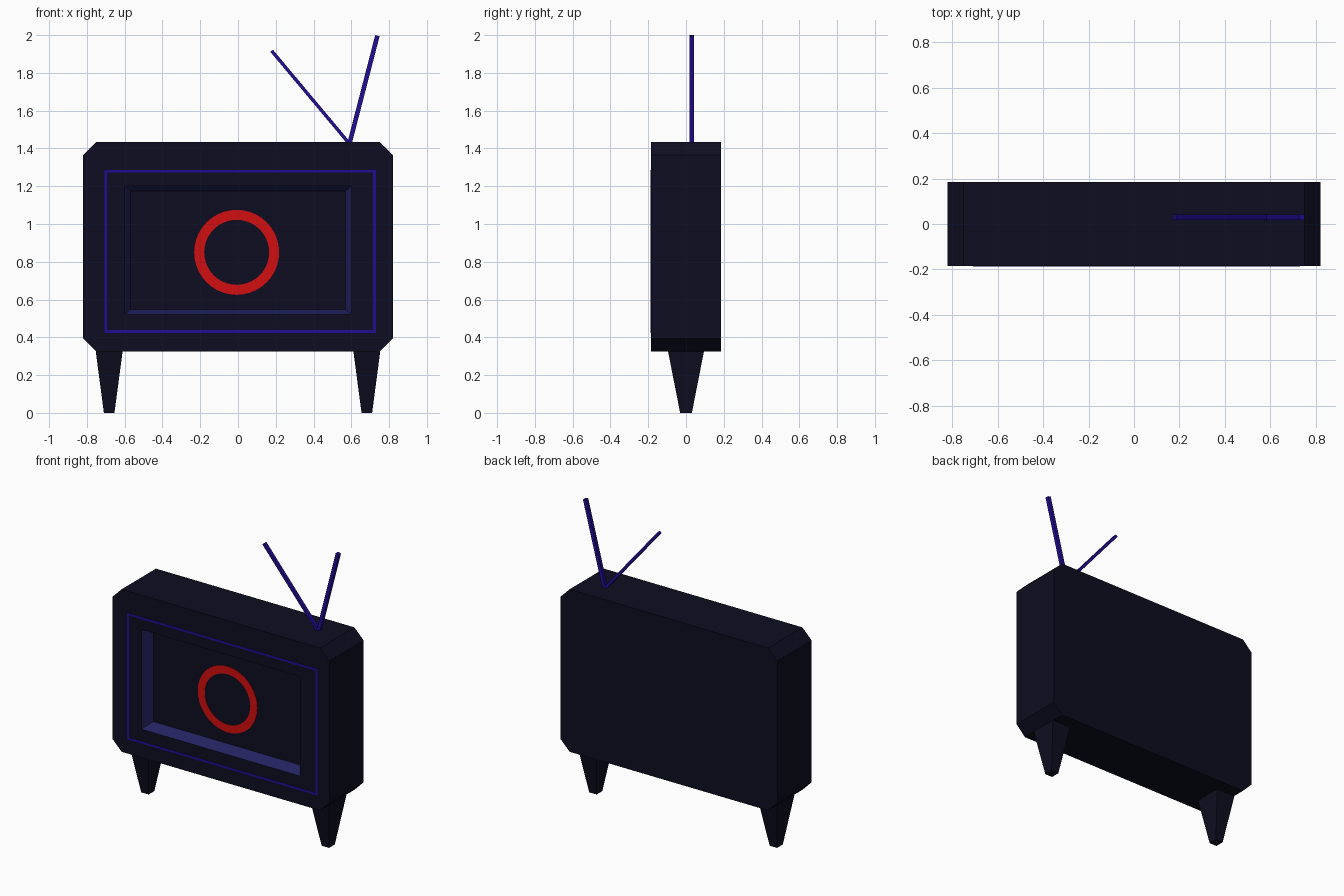
import bpy, bmesh, math
from mathutils import Vector

if "Cube" in bpy.data.objects:
    bpy.data.objects.remove(bpy.data.objects["Cube"])


def material(name, rgb):
    m = bpy.data.materials.new(name)
    m.diffuse_color = (*rgb, 1)
    m.use_nodes = True
    m.node_tree.nodes["Principled BSDF"].inputs["Base Color"].default_value = m.diffuse_color
    return m


NAVY = material("dark navy", (0.0042, 0.0042, 0.0150))
BLUE = material("slate blue", (0.0180, 0.0180, 0.1300))
VIOLET = material("deep violet", (0.0160, 0.0035, 0.3000))
RED = material("red", (0.6500, 0.0045, 0.0050))


def finish(name, bm, *mats):
    bmesh.ops.recalc_face_normals(bm, faces=bm.faces)
    me = bpy.data.meshes.new(name)
    bm.to_mesh(me)
    bm.free()
    for m in mats:
        me.materials.append(m)
    ob = bpy.data.objects.new(name, me)
    bpy.context.collection.objects.link(ob)
    return ob


def loop(bm, pts):
    return [bm.verts.new(p) for p in pts]


def bridge(bm, a, b, mat=0):
    n = len(a)
    for i in range(n):
        j = (i + 1) % n
        bm.faces.new((a[i], a[j], b[j], b[i])).material_index = mat


def rect(x0, x1, z0, z1, y):
    return [(x0, y, z0), (x1, y, z0), (x1, y, z1), (x0, y, z1)]


def prism(name, a, b, mat):
    """Solid between two matching outlines."""
    bm = bmesh.new()
    a, b = loop(bm, a), loop(bm, b)
    bridge(bm, a, b)
    bm.faces.new(a)
    bm.faces.new(b)
    return finish(name, bm, mat)


def frame_plate(name, outer, inner, y, thick, mat):
    """Thin flat band between two (x, z) outlines."""
    bm = bmesh.new()
    rings = [loop(bm, [(x, yy, z) for x, z in o])
             for o, yy in ((outer, y), (outer, y - thick), (inner, y - thick), (inner, y))]
    for k in range(4):
        bridge(bm, rings[k], rings[(k + 1) % 4])
    return finish(name, bm, mat)


# cabinet: chamfered box with a recessed screen in the front
X, D, Z0, Z1, C = 0.82, 0.185, 0.325, 1.435, 0.07
SCREEN_Y = -0.10
outline = [(-X + C, Z0), (X - C, Z0), (X, Z0 + C), (X, Z1 - C),
           (X - C, Z1), (-X + C, Z1), (-X, Z1 - C), (-X, Z0 + C)]
bm = bmesh.new()
front = loop(bm, [(x, -D, z) for x, z in outline])
back = loop(bm, [(x, D, z) for x, z in outline])
rim = loop(bm, rect(-0.60, 0.60, 0.52, 1.20, -D))
screen = loop(bm, rect(-0.57, 0.57, 0.547, 1.175, SCREEN_Y))
bridge(bm, front, back)
bm.faces.new(back)
for k in range(4):
    n = (k + 1) % 4
    a, b, c = front[2 * k], front[2 * k + 1], front[(2 * k + 2) % 8]
    bm.faces.new((a, b, rim[n], rim[k]))
    bm.faces.new((b, c, rim[n]))
bridge(bm, rim, screen, 1)
bm.faces.new(screen)
finish("cabinet", bm, NAVY, BLUE)

# tapered legs
for side, s in (("left", -1), ("right", 1)):
    def foot(w, d, z):
        cx = s * 0.682
        return [(cx - w, -d, z), (cx + w, -d, z), (cx + w, d, z), (cx - w, d, z)]
    prism(side + "_leg", foot(0.028, 0.031, 0), foot(0.071, 0.095, Z0), NAVY)

# antenna rods
for side, tip, w in (("left", (0.178, 0.03, 1.917), 0.009), ("right", (0.738, 0.03, 1.997), 0.012)):
    base, tip = Vector((0.59, 0.03, 1.425)), Vector(tip)
    d = (tip - base).normalized()
    u = d.cross(Vector((0, 1, 0))) * w
    v = Vector((0, 0.012, 0))
    prism(side + "_antenna", [base + p for p in (u + v, v - u, -u - v, u - v)],
          [tip + p for p in (u + v, v - u, -u - v, u - v)], VIOLET)

# thin trim line around the screen
T = 0.015
L, R, B, U = -0.708, 0.731, 0.423, 1.287
frame_plate("trim_line", [(L, B), (R, B), (R, U), (L, U)],
            [(L + T, B + T), (R - T, B + T), (R - T, U - T), (L + T, U - T)],
            -D, 0.002, VIOLET)

# red ring on the screen


def circle(r, n=40):
    return [(-0.007 + r * math.cos(2 * math.pi * i / n), 0.85 + r * math.sin(2 * math.pi * i / n))
            for i in range(n)]


frame_plate("screen_ring", circle(0.225), circle(0.172), SCREEN_Y, 0.003, RED)
